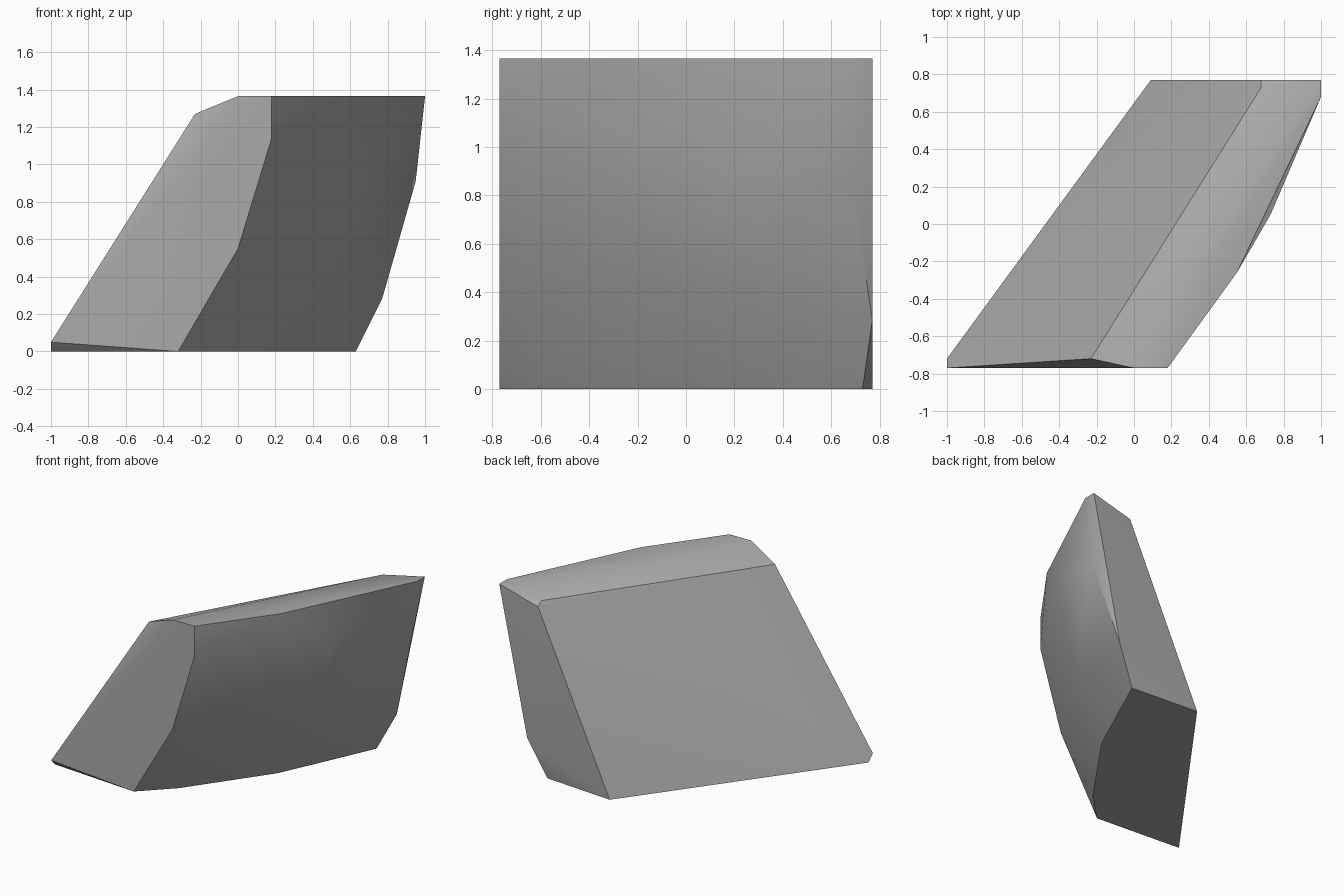
import bpy
import bmesh
import math

default_cube = bpy.data.objects.get("Cube")
if default_cube:
    bpy.data.objects.remove(default_cube, do_unlink=True)

FRONT, BACK, TOP, BOTTOM = -0.77, 0.77, 1.365, 0.0


def make_material(name, colour):
    material = bpy.data.materials.new(name)
    material.use_nodes = True
    material.diffuse_color = colour
    shader = material.node_tree.nodes["Principled BSDF"]
    shader.inputs["Base Color"].default_value = colour
    shader.inputs["Roughness"].default_value = 0.8
    return material


def on_front(profile):
    return [(x, FRONT, z) for x, z in profile]


def on_back(profile):
    return [(x, BACK, z) for x, z in profile]


def on_level(outline, height):
    return [(x, y, height) for x, y in outline]


def build_hull(name, points, material):
    """Wrap the corner points in a convex shell with flat facets merged."""
    bm = bmesh.new()
    for point in points:
        bm.verts.new(point)
    hull = bmesh.ops.convex_hull(bm, input=list(bm.verts))
    loose = {item for item in hull["geom_interior"] + hull["geom_unused"]
             if isinstance(item, bmesh.types.BMVert)}
    bmesh.ops.delete(bm, geom=list(loose), context="VERTS")
    bmesh.ops.dissolve_limit(bm, angle_limit=math.radians(0.5),
                             verts=list(bm.verts), edges=list(bm.edges))
    bmesh.ops.recalc_face_normals(bm, faces=list(bm.faces))
    mesh = bpy.data.meshes.new(name)
    bm.to_mesh(mesh)
    bm.free()
    mesh.materials.append(material)
    shard = bpy.data.objects.new(name, mesh)
    bpy.context.collection.objects.link(shard)
    return shard


# Front end of the shard, with its curved right edge
front_end = on_front([(-1, 0.05), (0, TOP), (0.18, TOP), (0.18, 1.14),
                      (0, 0.55), (-0.32, BOTTOM)])

# Back end of the shard
back_end = on_back([(0.09, BOTTOM), (0.68, 1.28), (1, TOP), (0.77, 0.28)])

# Outlines of the flat underside and the top
underside = on_level([(-1, -0.72), (-0.1, -0.55), (0.31, 0.03), (0.63, 0.73)],
                     BOTTOM)
top_edge = on_level([(0.55, -0.26), (1, 0.68)], TOP)

# Long ridge between the top and the sloping side
ridge = [(-0.23, -0.72, 1.27), (0.68, 0.73, 1.31)]

# Swell of the rounded side
swell = [(0.95, 0.68, 0.91), (0.73, 0.05, 1.03), (0.56, 0.06, 0.44)]

stone_grey = make_material("stone grey", (0.4, 0.4, 0.4, 1))
shard = build_hull("rock_shard",
                   front_end + back_end + underside + top_edge + ridge + swell,
                   stone_grey)

# Soft shading that keeps the broken edges crisp
bpy.ops.object.select_all(action="DESELECT")
shard.select_set(True)
bpy.context.view_layer.objects.active = shard
bpy.ops.object.shade_smooth_by_angle(angle=math.radians(30))
